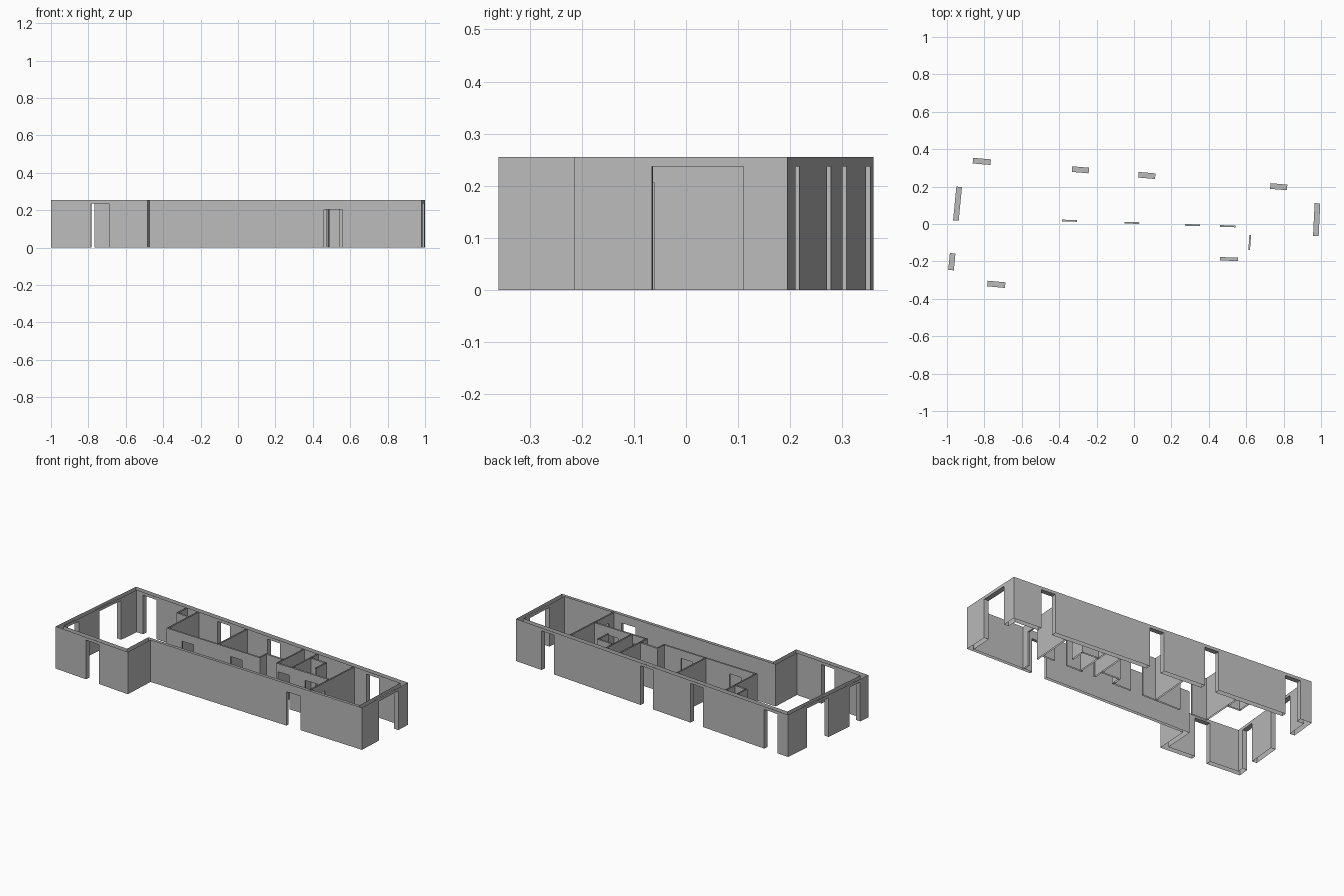
import bpy
import bmesh
from mathutils import Vector, geometry

cube = bpy.data.objects.get("Cube")
if cube:
    bpy.data.objects.remove(cube, do_unlink=True)

HEIGHT = 0.255
TALL, LOW = 0.237, 0.205   # door heights
THIN = 0.009               # partition thickness

grey = bpy.data.materials.new("plain_grey")
grey.use_nodes = True
COLOUR = (0.5, 0.5, 0.5, 1)
grey.diffuse_color = COLOUR
grey.node_tree.nodes["Principled BSDF"].inputs["Base Color"].default_value = COLOUR


def left_of(p, q):
    d = (q - p).normalized()
    return Vector((-d.y, d.x))


def build_wall(name, p, q, inner_p, inner_q, thick, doors=(), door_h=LOW, ends=False):
    """Open-topped double-skin wall from p to q, with lined door openings.
    Doors are ranges on the wall's main axis."""
    bm = bmesh.new()

    def face(*pts):
        bm.faces.new([bm.verts.new(c) for c in pts])

    def panel(a, b, z0=0.0, z1=HEIGHT):
        face((*a, z0), (*b, z0), (*b, z1), (*a, z1))

    axis = 0 if abs(q.x - p.x) > abs(q.y - p.y) else 1
    inward = left_of(p, q) * thick
    spans = []
    for door in doors:
        spans.append(sorted((v - p[axis]) / (q[axis] - p[axis]) for v in door))
    prev_out, prev_in = p, inner_p
    for t0, t1 in sorted(spans):
        o0, o1 = p.lerp(q, t0), p.lerp(q, t1)
        i0, i1 = o0 + inward, o1 + inward
        panel(prev_out, o0)
        panel(i0, prev_in)
        # header, jambs and soffit
        panel(o0, o1, door_h)
        panel(i1, i0, door_h)
        panel(o0, i0, 0, door_h)
        panel(i1, o1, 0, door_h)
        face(*[(*c, door_h) for c in (o0, i0, i1, o1)])
        prev_out, prev_in = o1, i1
    panel(prev_out, q)
    panel(inner_q, prev_in)
    if ends:
        panel(inner_p, p)
        panel(q, inner_q)
    bmesh.ops.remove_doubles(bm, verts=bm.verts, dist=0.0001)
    mesh = bpy.data.meshes.new(name)
    bm.to_mesh(mesh)
    bm.free()
    mesh.materials.append(grey)
    bpy.context.collection.objects.link(bpy.data.objects.new(name, mesh))


# Outer shell: name, start corner, thickness, doors, door height
shell = [
    ("wing_front_wall", (-1, -0.314), 0.03, [(-0.785, -0.69)], TALL),
    ("wing_step_wall", (-0.485, -0.36), 0.03, [], TALL),
    ("front_wall", (-0.474, -0.158), 0.018, [(0.46, 0.556)], LOW),
    ("left_end_wall", (0.98, -0.215), 0.03, [(-0.065, 0.11)], TALL),
    ("back_wall", (1, 0.195), 0.03,
     [(-0.86, -0.765), (-0.33, -0.24), (0.025, 0.115), (0.73, 0.82)], TALL),
    ("right_end_wall", (-0.934, 0.36), 0.03, [(0.02, 0.2), (-0.245, -0.155)], TALL),
]
corners = [Vector(s[1]) for s in shell]
count = len(shell)


def inner_line(i):
    a, b = corners[i], corners[(i + 1) % count]
    off = left_of(a, b) * shell[i][2]
    return a + off, b + off


def mitre(i):
    (a, b), (c, d) = inner_line(i - 1), inner_line(i)
    hit = geometry.intersect_line_line((*a, 0), (*b, 0), (*c, 0), (*d, 0))[0]
    return hit.to_2d()


for i, (name, _, thick, doors, door_h) in enumerate(shell):
    j = (i + 1) % count
    build_wall(name, corners[i], corners[j], mitre(i), mitre(j), thick, doors, door_h)

# Thin partitions: name, start, end, doors
partitions = [
    ("corridor_wall_right", (-0.49, 0.018), (0.15, -0.004), [(-0.385, -0.305), (-0.052, 0.028)]),
    ("corridor_wall_left", (0.265, -0.009), (0.62, -0.02), [(0.273, 0.353), (0.46, 0.543)]),
    ("alcove_side", (0.15, -0.004), (0.154, 0.058), []),
    ("alcove_back", (0.145, 0.055), (0.27, 0.048), []),
    ("room_divider_right", (-0.481, 0.02), (-0.464, 0.288), []),
    ("room_divider_middle", (-0.137, 0.01), (-0.117, 0.26), []),
    ("room_divider_left", (0.27, -0.008), (0.288, 0.225), []),
    ("bath_divider", (0.37, -0.01), (0.386, 0.217), []),
    ("bath_closet_back", (0.375, 0.152), (0.488, 0.145), []),
    ("bath_closet_side", (0.482, 0.06), (0.489, 0.154), []),
    ("end_room_divider", (0.617, -0.188), (0.643, 0.195), [(-0.14, -0.06)]),
    ("closet_front", (-0.56, 0.212), (-0.474, 0.205), []),
    ("closet_side", (-0.551, 0.212), (-0.545, 0.296), []),
]
for name, a, b, doors in partitions:
    p, q = Vector(a), Vector(b)
    off = left_of(p, q) * THIN
    build_wall(name, p, q, p + off, q + off, THIN, doors, LOW, ends=True)
